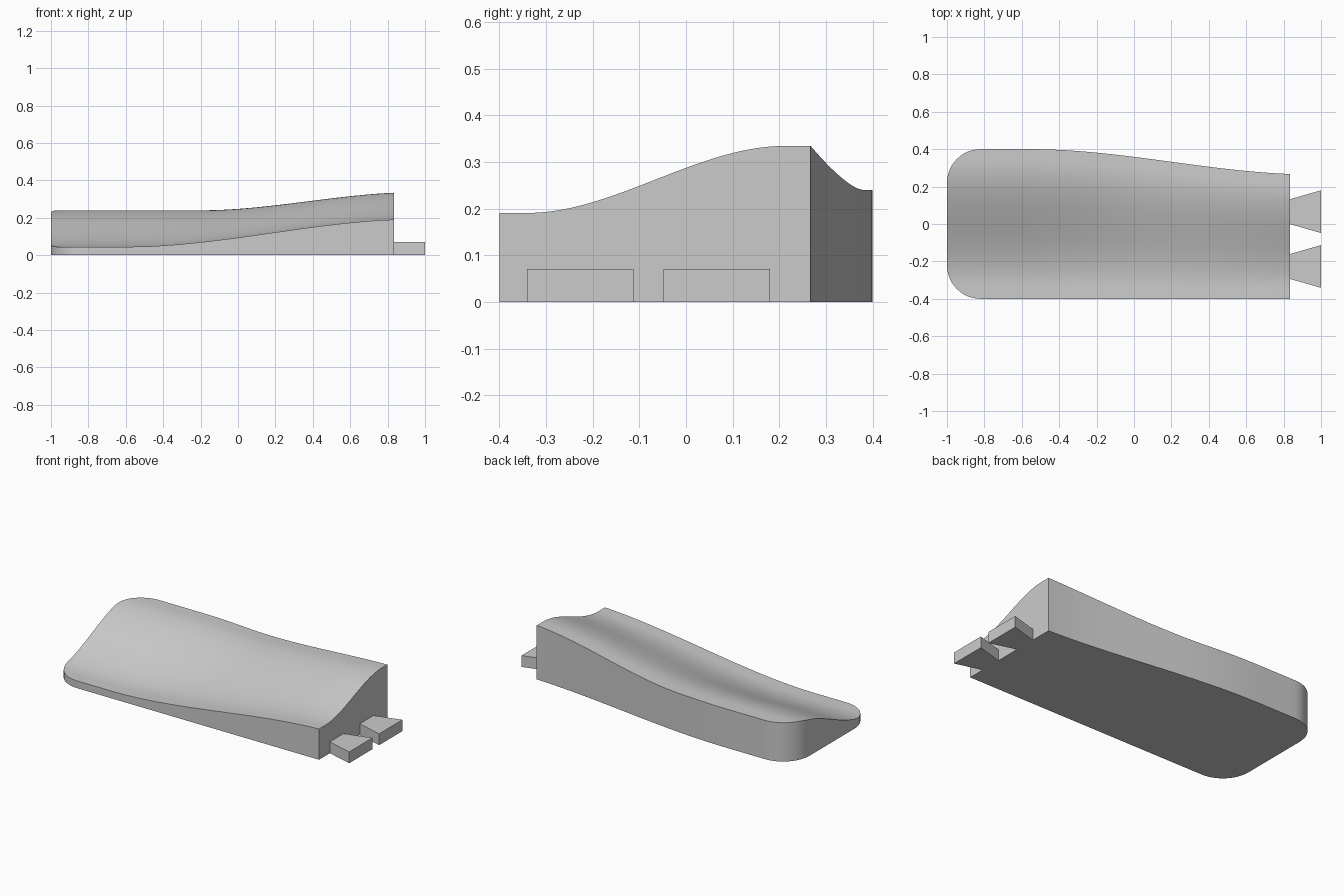
import bpy, bmesh
from math import radians, cos, sin, pi, sqrt

cube = bpy.data.objects.get("Cube")
if cube:
    bpy.data.objects.remove(cube, do_unlink=True)

grey = bpy.data.materials.new("plain grey")
grey.use_nodes = True
grey.diffuse_color = (0.6, 0.6, 0.6, 1)
grey.node_tree.nodes["Principled BSDF"].inputs["Base Color"].default_value = grey.diffuse_color

X0, X1, FRONT, R = -1.0, 0.835, -0.4, 0.18


def ease(t, a, b):
    t = min(max((t - a) / (b - a), 0), 1)
    return t * t * (3 - 2 * t)


def back_y(x):
    return 0.4 - 0.135 * ease(x, -0.55, 0.95)


def top_z(x, y):
    low = 0.045 + 0.148 * ease(x, -0.6, 0.95)
    high = 0.24 + 0.097 * ease(x, -0.2, 0.95)
    v = (y - FRONT) / (back_y(x) - FRONT)
    return low + (high - low) * ease(v, 0.09, 0.915)


def finish(bm, name):
    bmesh.ops.recalc_face_normals(bm, faces=bm.faces[:])
    mesh = bpy.data.meshes.new(name)
    bm.to_mesh(mesh)
    bm.free()
    mesh.materials.append(grey)
    obj = bpy.data.objects.new(name, mesh)
    bpy.context.collection.objects.link(obj)
    return obj


# Body: columns close together round the corners, then even along the length
corner = [X0 + R * (1 - cos(i / 12 * pi / 2)) for i in range(12)]
straight = [X0 + R + (X1 - X0 - R) * i / 48 for i in range(49)]
columns, ROWS = corner + straight, 40

bm = bmesh.new()
grid = []
for x in columns:
    d = max(X0 + R - x, 0)
    inset = R - sqrt(max(R * R - d * d, 0))
    lo, hi = FRONT + inset, back_y(x) - inset
    ys = [lo + (hi - lo) * j / ROWS for j in range(ROWS + 1)]
    grid.append([bm.verts.new((x, y, top_z(x, y))) for y in ys])
for a, b in zip(grid, grid[1:]):
    for j in range(ROWS):
        bm.faces.new((a[j], b[j], b[j + 1], a[j + 1]))

# Walls straight down to a flat underside
rim = [e for e in bm.edges if e.is_boundary]
new = bmesh.ops.extrude_edge_only(bm, edges=rim)["geom"]
for v in new:
    if isinstance(v, bmesh.types.BMVert):
        v.co.z = 0
base = [e for e in new if isinstance(e, bmesh.types.BMEdge) and e.is_boundary]
bmesh.ops.contextual_create(bm, geom=base)
body = finish(bm, "sloped_body")

bpy.ops.object.select_all(action='DESELECT')
body.select_set(True)
bpy.context.view_layer.objects.active = body
bpy.ops.object.shade_smooth_by_angle(angle=radians(30))


# Dovetail tabs on the right end
def dovetail(name, y):
    bm = bmesh.new()
    outline = [(X1, y - 0.067), (1, y - 0.114), (1, y + 0.114), (X1, y + 0.067)]
    face = bm.faces.new([bm.verts.new((px, py, 0)) for px, py in outline])
    up = bmesh.ops.extrude_face_region(bm, geom=[face])["geom"]
    bmesh.ops.translate(bm, vec=(0, 0, 0.07),
                        verts=[v for v in up if isinstance(v, bmesh.types.BMVert)])
    finish(bm, name)


dovetail("front_dovetail_tab", -0.227)
dovetail("back_dovetail_tab", 0.066)
